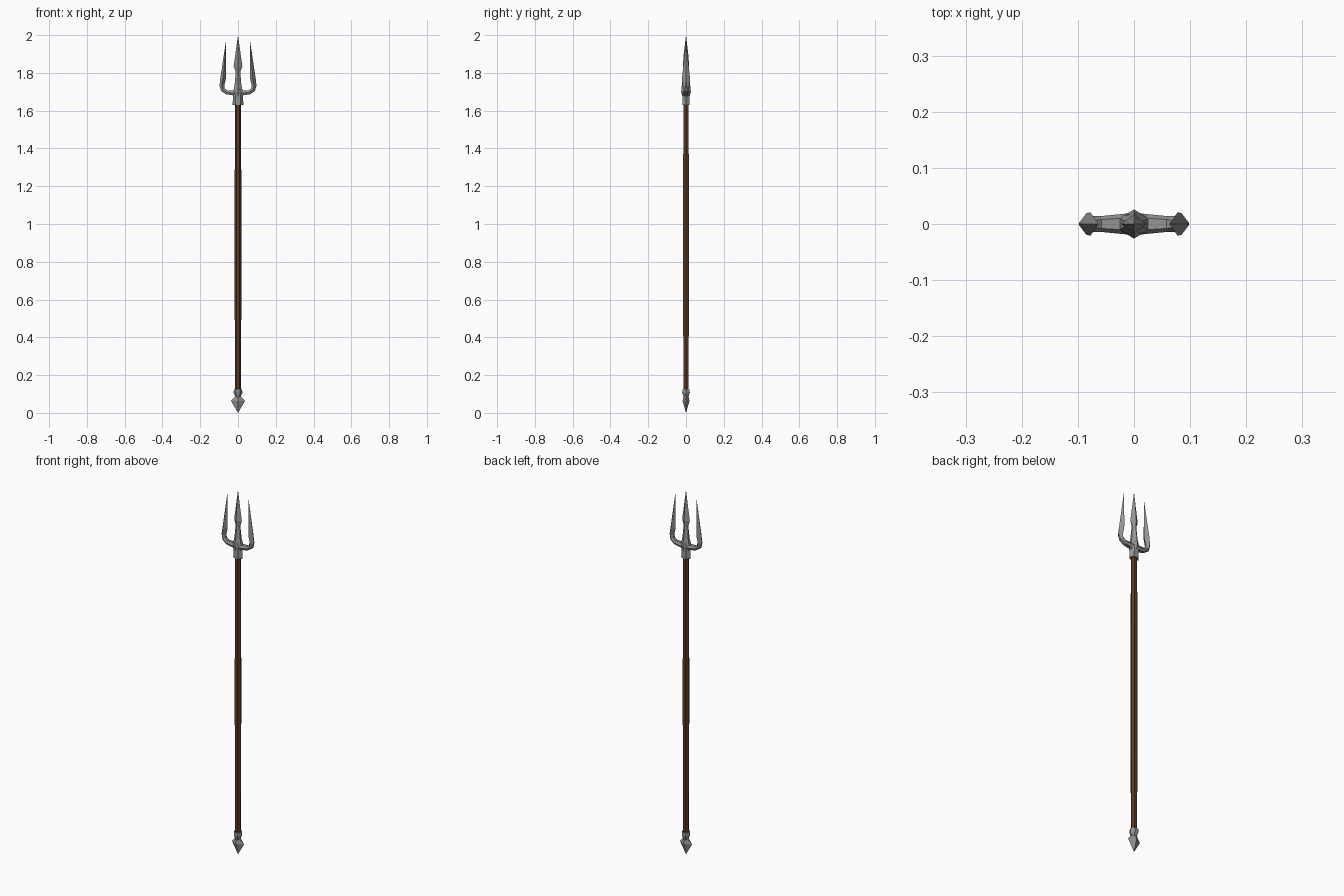
import bpy, bmesh, math
from mathutils import Vector

if "Cube" in bpy.data.objects:
    bpy.data.objects.remove(bpy.data.objects["Cube"])


def material(name, rgb):
    m = bpy.data.materials.new(name)
    m.diffuse_color = (*rgb, 1)
    m.use_nodes = True
    m.node_tree.nodes["Principled BSDF"].inputs["Base Color"].default_value = m.diffuse_color
    return m


steel = material("steel grey", (0.30, 0.30, 0.30))
wood = material("brown wood", (0.115, 0.042, 0.014))


def loft(name, rings, mat):
    """Skin a list of equal-length rings into a closed, flat-shaded mesh."""
    bm = bmesh.new()
    vs = [[bm.verts.new(p) for p in r] for r in rings]
    n = len(vs[0])
    for a, b in zip(vs, vs[1:]):
        for i in range(n):
            j = (i + 1) % n
            bm.faces.new((a[i], a[j], b[j], b[i]))
    bm.faces.new(vs[0][::-1])
    bm.faces.new(vs[-1])
    bmesh.ops.remove_doubles(bm, verts=bm.verts, dist=0.0002)
    bmesh.ops.recalc_face_normals(bm, faces=bm.faces)
    me = bpy.data.meshes.new(name)
    bm.to_mesh(me)
    bm.free()
    me.materials.append(mat)
    ob = bpy.data.objects.new(name, me)
    bpy.context.collection.objects.link(ob)
    return ob


def hex_ring(z, rx, ry):
    """Level hexagon with points on the x axis and flats at front and back."""
    s = math.sin(math.pi / 3)
    return [Vector((rx * math.cos(i * math.pi / 3),
                    ry / s * math.sin(i * math.pi / 3), z)) for i in range(6)]


def blade_ring(x, z, angle, w, d, k):
    """Section across a path in the xz plane; k is the half width of the flat
    edge, and k = 0 gives a sharp diamond."""
    a = math.radians(angle)
    side = Vector((math.sin(a), 0, -math.cos(a)))
    pts = [(w, -k), (w, k), (0, d), (-w, k), (-w, -k), (0, -d)]
    return [Vector((x, 0, z)) + side * u + Vector((0, v, 0)) for u, v in pts]


# wooden shaft, slightly thicker in the middle
loft("shaft", [hex_ring(z, r, r * 0.86) for z, r in
               ((0.11, 0.016), (0.9, 0.0185), (1.65, 0.016))], wood)

# socket that grips the shaft
loft("socket", [hex_ring(1.63, 0.029, 0.018), hex_ring(1.69, 0.025, 0.018),
                hex_ring(1.715, 0.022, 0.018)], steel)

# centre prong
loft("centre_prong", [blade_ring(0, z, 90, w, d, k) for z, w, d, k in (
    (1.675, 0.022, 0.019, 0.010), (1.70, 0.026, 0.026, 0.010),
    (1.735, 0.018, 0.022, 0.006), (1.805, 0.012, 0.013, 0.003),
    (1.835, 0.023, 0.017, 0), (1.90, 0.014, 0.012, 0), (2.0, 0, 0, 0))], steel)

# side prongs: a curved arm that turns up into a diamond blade
ARM = ((0.010, 1.692, 5, 0.013, 0.019, 0.011),
       (0.060, 1.697, 12, 0.011, 0.014, 0.008),
       (0.080, 1.711, 50, 0.012, 0.014, 0.006),
       (0.085, 1.735, 84, 0.013, 0.019, 0.002),
       (0.078, 1.775, 92, 0.015, 0.021, 0),
       (0.063, 1.975, 90, 0, 0, 0))
for label, s in (("left", -1), ("right", 1)):
    rings = [blade_ring(*sec) for sec in ARM]
    for r in rings:
        for p in r:
            p.x *= s
    loft(label + "_prong", rings, steel)

# butt spike with collar, waist and flat wide point
loft("butt_spike", [hex_ring(z, rx, ry) for z, rx, ry in (
    (0.125, 0.022, 0.019), (0.107, 0.023, 0.020), (0.083, 0.013, 0.012))], steel)
loft("butt_point", [blade_ring(0, z, 90, w, d, k) for z, w, d, k in (
    (0.09, 0.013, 0.013, 0.006), (0.063, 0.037, 0.018, 0), (0, 0, 0, 0))], steel)
